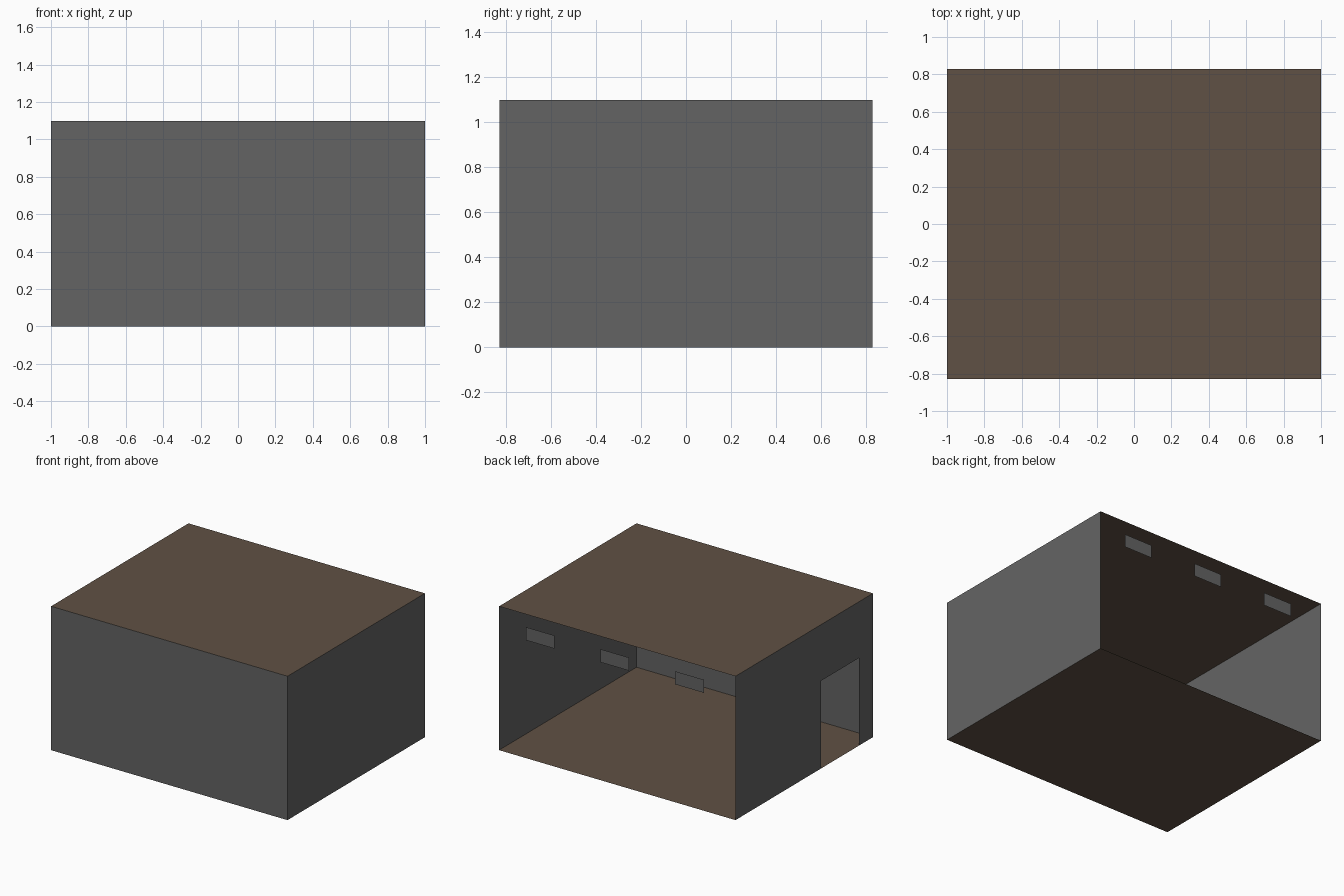
import bpy
from mathutils import Vector

if "Cube" in bpy.data.objects:
    bpy.data.objects.remove(bpy.data.objects["Cube"])

W, D, H = 1.0, 0.83, 1.1   # half width, half depth, height


def material(name, rgb):
    m = bpy.data.materials.new(name)
    m.diffuse_color = (*rgb, 1.0)
    m.use_nodes = True
    m.node_tree.nodes["Principled BSDF"].inputs["Base Color"].default_value = m.diffuse_color
    return m


grey = material("wall_grey", (0.127, 0.127, 0.127))
brown = material("wood_brown", (0.117, 0.083, 0.058))


def sheet(name, outline, origin, u, v, mat):
    """Flat sheet: a 2D outline laid out on axes u and v from origin."""
    o, u, v = Vector(origin), Vector(u), Vector(v)
    mesh = bpy.data.meshes.new(name)
    mesh.from_pydata([o + u * a + v * b for a, b in outline], [],
                     [range(len(outline))])
    mesh.materials.append(mat)
    obj = bpy.data.objects.new(name, mesh)
    bpy.context.collection.objects.link(obj)
    return obj


def rect(a0, a1, b0, b1):
    return [(a0, b0), (a1, b0), (a1, b1), (a0, b1)]


X, Y, Z = (1, 0, 0), (0, 1, 0), (0, 0, 1)

# Floor and ceiling
sheet("floor", rect(-W, W, -D, D), (0, 0, 0), X, Y, brown)
sheet("ceiling", rect(-W, W, -D, D), (0, 0, H), X, Y, brown)

# Solid front and right walls; the back is open
sheet("front_wall", rect(-W, W, 0, H), (0, -D, 0), X, Z, grey)
sheet("right_wall", rect(-D, D, 0, H), (W, 0, 0), Y, Z, grey)

# Left wall with a doorway cut up from the floor
d0, d1, dh = -0.66, -0.20, 0.67
doorway_wall = [(D, 0), (D, H), (-D, H), (-D, 0),
                (d0, 0), (d0, dh), (d1, dh), (d1, 0)]
sheet("left_wall_with_doorway", doorway_wall, (-W, 0, 0), Y, Z, grey)

# Three small panels hanging in the open back
for i in range(3):
    cx = 0.655 - 0.632 * i
    sheet(f"back_panel_{i + 1}", rect(cx + 0.121, cx - 0.121, 0.90, 1.0),
          (0, D - 0.003, 0), X, Z, grey)
